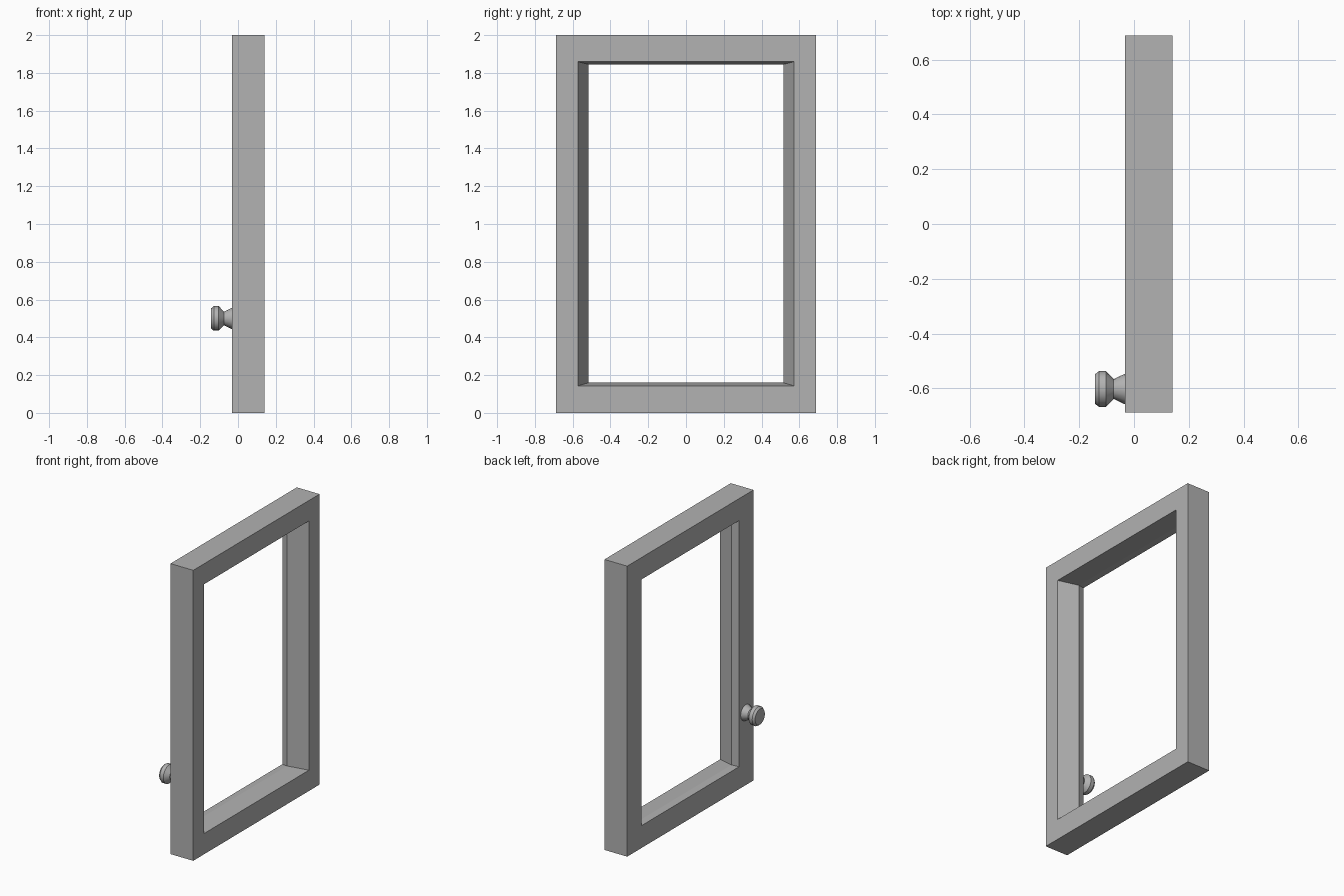
import bpy, bmesh, math

if "Cube" in bpy.data.objects:
    bpy.data.objects.remove(bpy.data.objects["Cube"])

# Mid grey shared by frame and knob
grey = bpy.data.materials.new("mid_grey")
grey.diffuse_color = (0.445, 0.445, 0.445, 1.0)
grey.use_nodes = True
grey.node_tree.nodes["Principled BSDF"].inputs["Base Color"].default_value = grey.diffuse_color


def finish(bm, name):
    bmesh.ops.recalc_face_normals(bm, faces=bm.faces)
    mesh = bpy.data.meshes.new(name)
    bm.to_mesh(mesh)
    bm.free()
    mesh.materials.append(grey)
    ob = bpy.data.objects.new(name, mesh)
    bpy.context.collection.objects.link(ob)
    return ob


def bridge(bm, a, b):
    n = len(a)
    for i in range(n):
        j = (i + 1) % n
        bm.faces.new((a[i], a[j], b[j], b[i]))


# Door frame: rectangular rings (x, half width, bottom, top) joined in a closed loop
bm = bmesh.new()
sections = [
    (0.14, 0.687, 0.0, 2.0),       # outer edge
    (0.14, 0.572, 0.143, 1.859),   # wide mouth of the opening
    (0.014, 0.515, 0.16, 1.845),   # narrowest ridge
    (-0.033, 0.529, 0.154, 1.849), # small flare on the knob side
    (-0.033, 0.687, 0.0, 2.0),     # outer edge
]
rings = [[bm.verts.new((x, y, z)) for y, z in
          ((-w, lo), (w, lo), (w, hi), (-w, hi))] for x, w, lo, hi in sections]
for k in range(len(rings)):
    bridge(bm, rings[k], rings[(k + 1) % len(rings)])
finish(bm, "door_frame")

# Knob: turned profile (x, radius) around an axis along x
bm = bmesh.new()
SIDES = 16
CY, CZ = -0.602, 0.5
profile = [(-0.03, 0.055), (-0.035, 0.055), (-0.074, 0.036), (-0.102, 0.065),
           (-0.128, 0.065), (-0.142, 0.054)]
rings = []
for x, r in profile:
    rings.append([bm.verts.new((x, CY + r * math.cos(2 * math.pi * i / SIDES),
                                CZ + r * math.sin(2 * math.pi * i / SIDES)))
                  for i in range(SIDES)])
for a, b in zip(rings, rings[1:]):
    bridge(bm, a, b)
bm.faces.new(rings[0])
bm.faces.new(rings[-1])
knob = finish(bm, "door_knob")
bpy.ops.object.select_all(action='DESELECT')
knob.select_set(True)
bpy.context.view_layer.objects.active = knob
bpy.ops.object.shade_smooth_by_angle(angle=math.radians(30))
